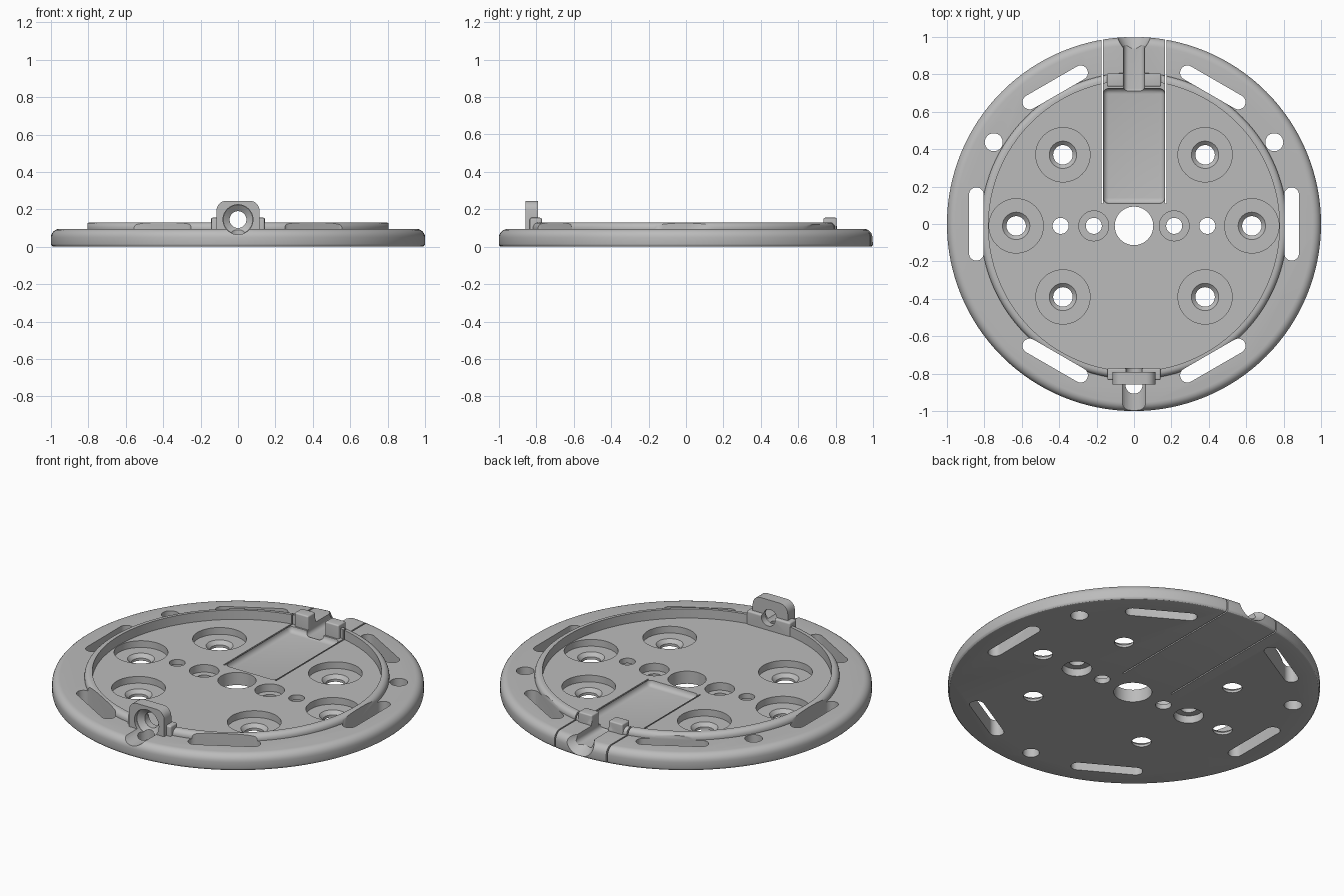
import bpy, bmesh, math
from mathutils import Vector

if "Cube" in bpy.data.objects:
    bpy.data.objects.remove(bpy.data.objects["Cube"], do_unlink=True)

grey = bpy.data.materials.new("plain grey")
grey.use_nodes = True
colour = (0.5, 0.5, 0.5, 1)
grey.diffuse_color = colour
grey.node_tree.nodes["Principled BSDF"].inputs["Base Color"].default_value = colour

CY = -0.01  # centre of the inner features


def finish(name, bm):
    bmesh.ops.recalc_face_normals(bm, faces=bm.faces)
    mesh = bpy.data.meshes.new(name)
    bm.to_mesh(mesh)
    bm.free()
    mesh.materials.append(grey)
    ob = bpy.data.objects.new(name, mesh)
    bpy.context.collection.objects.link(ob)
    return ob


def lathe(name, profile, centre=(0, 0), steps=128):
    """Solid of revolution; the profile starts and ends off the axis."""
    bm = bmesh.new()
    rings = []
    for r, z in profile:
        rings.append([bm.verts.new((centre[0] + r * math.cos(a), centre[1] + r * math.sin(a), z))
                      for a in (2 * math.pi * i / steps for i in range(steps))])
    for low, high in zip(rings, rings[1:]):
        for i in range(steps):
            j = (i + 1) % steps
            bm.faces.new((low[i], low[j], high[j], high[i]))
    bm.faces.new(rings[0])
    bm.faces.new(rings[-1])
    return finish(name, bm)


def rod(name, r, x, z, y0, y1, steps=48, r_end=None):
    """Round bar along y, optionally tapered."""
    ob = lathe(name, [(r, y0), (r if r_end is None else r_end, y1)], steps=steps)
    for v in ob.data.vertices:
        a, b, c = v.co
        v.co = (a + x, c, b + z)
    ob.data.flip_normals()
    return ob


def box(name, x0, x1, y0, y1, z0, z1, bevel=0.0, pick=None):
    bm = bmesh.new()
    bmesh.ops.create_cube(bm, size=1)
    for v in bm.verts:
        v.co = Vector((x0 if v.co.x < 0 else x1, y0 if v.co.y < 0 else y1, z0 if v.co.z < 0 else z1))
    if bevel:
        edges = [e for e in bm.edges if pick is None or pick(e)]
        bmesh.ops.bevel(bm, geom=edges, offset=bevel, segments=5, profile=0.5, affect='EDGES')
    return finish(name, bm)


def slot(name, angle, radius, half, r):
    """Upright stadium cutter tangent to the disc."""
    bm = bmesh.new()
    low, high = [], []
    for i in range(32):
        t = math.pi * (i if i < 16 else i - 16) / 15 + (math.pi if i >= 16 else 0)
        u, v = r * math.cos(t) + radius, r * math.sin(t) + (half if i < 16 else -half)
        x = u * math.cos(angle) - v * math.sin(angle)
        y = u * math.sin(angle) + v * math.cos(angle)
        low.append(bm.verts.new((x, y, -0.1)))
        high.append(bm.verts.new((x, y, 0.3)))
    bm.faces.new(low)
    bm.faces.new(high)
    for i in range(32):
        j = (i + 1) % 32
        bm.faces.new((low[i], low[j], high[j], high[i]))
    return finish(name, bm)


def combine(target, tool, operation='DIFFERENCE'):
    mod = target.modifiers.new("shape", 'BOOLEAN')
    mod.operation, mod.solver, mod.object = operation, 'EXACT', tool
    bpy.context.view_layer.objects.active = target
    bpy.ops.object.modifier_apply(modifier=mod.name)
    bpy.data.objects.remove(tool, do_unlink=True)


def arc(cx, cz, r, start, end, n=6):
    return [(cx + r * math.cos(math.radians(start + (end - start) * i / n)),
             cz + r * math.sin(math.radians(start + (end - start) * i / n))) for i in range(n + 1)]


def cut(tool):
    combine(plate, tool)


# Round plate with softened rim, raised lip and recessed floor
plate = lathe("mounting_plate", arc(0.985, 0.015, 0.015, -90, 0, 3) + arc(0.955, 0.05, 0.045, 0, 90))
combine(plate, lathe("lip", [(0.82, 0.04)] + arc(0.79, 0.1, 0.03, 0, 90), (0, CY)), 'UNION')
cut(lathe("floor_cut", [(0.778, 0.075), (0.778, 0.3)], (0, CY)))

# Latch blocks at the back and feet plus upright eyelet at the front
for s in (-1, 1):
    x0, x1 = sorted((s * 0.055, s * 0.145))
    combine(plate, box("latch_block", x0, x1, 0.735, 0.805, 0.05, 0.155, 0.008), 'UNION')
combine(plate, box("eyelet_foot", -0.143, 0.143, -0.835, -0.77, 0.05, 0.155, 0.01), 'UNION')


def top_corner(e):
    a, b = (v.co for v in e.verts)
    return abs(a.x - b.x) < 1e-4 and abs(a.z - b.z) < 1e-4 and a.z > 0.2


combine(plate, box("eyelet", -0.115, 0.115, -0.857, -0.79, 0.05, 0.245, 0.05, top_corner), 'UNION')

# Rounded cable channel, eyelet hole and drain hole at the front
cut(rod("channel_cut", 0.08, 0, 0.145, -1.1, -0.835))
cut(rod("flare_cut", 0.08, 0, 0.145, -0.836, -0.81, r_end=0.045))
cut(rod("eyelet_cut", 0.045, 0, 0.145, -0.9, -0.7))
cut(lathe("drain_cut", [(0.045, -0.1), (0.045, 0.12)], (0, -0.862), 40))

# Flexible tongue at the back: pocket, thin slits and cable groove
cut(box("pocket_cut", -0.165, 0.165, 0.11, 0.725, 0.045, 0.3, 0.03))
for s in (-1, 1):
    cut(box("slit_cut", s * 0.17 - 0.004, s * 0.17 + 0.004, 0.11, 1.1, -0.1, 0.3))
cut(box("groove_cut", -0.055, 0.055, 0.7, 1.1, 0.045, 0.3, 0.025))
cut(rod("groove_mouth_cut", 0.05, 0, 0.1, 0.93, 1.02, r_end=0.11))

# Through slots and small holes in the rim
for k in range(6):
    cut(slot("slot_cut", math.radians(60 * k), 0.843, 0.157, 0.039))
for s in (-1, 1):
    cut(lathe("rim_hole_cut", [(0.048, -0.1), (0.048, 0.3)], (s * 0.75, 0.437), 40))

# Stepped screw holes with countersinks
screw = [(0.052, -0.1), (0.052, 0.015), (0.073, 0.035), (0.145, 0.035), (0.145, 0.12)]
for s in (-1, 1):
    for x, y in ((0.63, 0), (0.38, 0.38), (0.38, -0.38)):
        cut(lathe("screw_cut", screw, (s * x, y + CY), 56))
    # Small holes, stepped from above and from below
    cut(lathe("upper_step_cut", [(0.043, -0.1), (0.043, 0.03), (0.08, 0.03), (0.08, 0.12)],
              (s * 0.215, CY), 48))
    cut(lathe("lower_step_cut", [(0.08, -0.1), (0.08, 0.045), (0.043, 0.045), (0.043, 0.12)],
              (s * 0.392, CY), 48))
cut(lathe("centre_cut", [(0.103, -0.1), (0.103, 0.3)], (0, CY), 64))

# Smooth shading with crisp edges
bpy.ops.object.select_all(action='DESELECT')
plate.select_set(True)
bpy.context.view_layer.objects.active = plate
bpy.ops.object.shade_smooth_by_angle(angle=math.radians(30))
